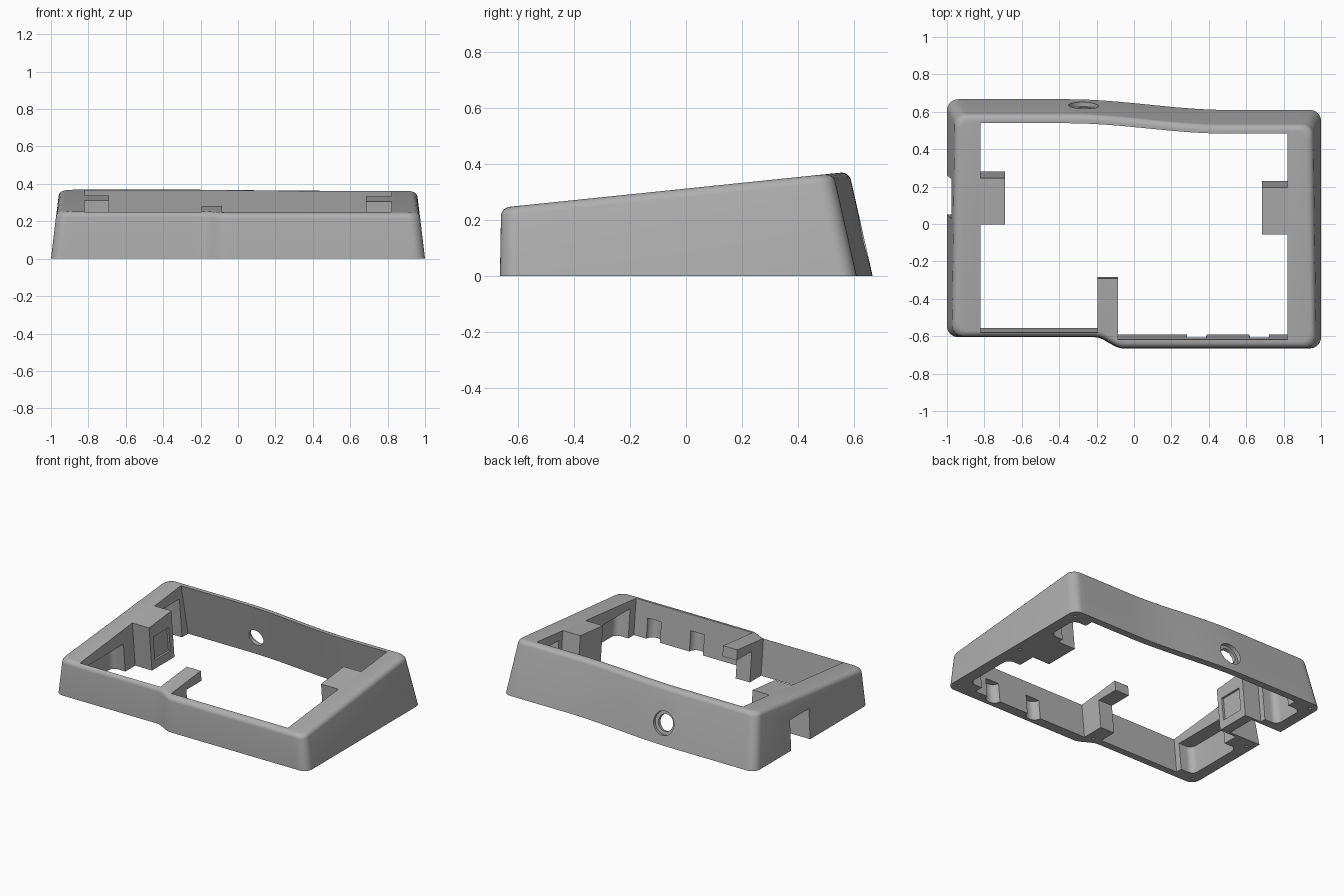
import bpy, bmesh, math
from mathutils import Vector

if "Cube" in bpy.data.objects:
    bpy.data.objects.remove(bpy.data.objects["Cube"])

LEAN, TOP, DRAFT, R = 0.103, 0.312, 0.12, 0.06   # top slope, top height at centre, wall draft, corner radius


def blend(x, x0, x1, a, b):
    t = min(1, max(0, (x - x0) / (x1 - x0)))
    return a + (b - a) * t * t * (3 - 2 * t)


def front(x):
    return blend(x, -0.21, -0.06, -0.605, -0.665)


def back(x):
    return blend(x, -0.35, 0.5, 0.667, 0.61)


def spread(a, b, n):
    return [a + (b - a) * i / n for i in range(n + 1)]


def arc(cx, cy, r, start, n=8):
    return [(cx + r * math.cos(math.radians(a)), cy + r * math.sin(math.radians(a)))
            for a in spread(start, start + 90, n)]


def rounded_rect(x0, x1, y0, y1, r):
    return (arc(x0 + r, y0 + r, r, 180) + arc(x1 - r, y0 + r, r, 270)
            + arc(x1 - r, y1 - r, r, 0) + arc(x0 + r, y1 - r, r, 90))


def rings_to_object(name, rings):
    bm = bmesh.new()
    loops = [[bm.verts.new(p) for p in ring] for ring in rings]
    n = len(loops[0])
    for lo, hi in zip(loops, loops[1:]):
        for i in range(n):
            j = (i + 1) % n
            bm.faces.new((lo[i], lo[j], hi[j], hi[i]))
    bm.faces.new(loops[0][::-1])
    bm.faces.new(loops[-1])
    bmesh.ops.recalc_face_normals(bm, faces=bm.faces)
    mesh = bpy.data.meshes.new(name)
    bm.to_mesh(mesh)
    bm.free()
    ob = bpy.data.objects.new(name, mesh)
    bpy.context.collection.objects.link(ob)
    return ob


def leaning(pts, z):
    # extrusions stand square to the sloped top
    return [(x, y - LEAN * z, z) for x, y in pts]


def prism(name, pts, z0, z1):
    return rings_to_object(name, [leaning(pts, z0), leaning(pts, z1)])


def cylinder(name, centre, axis, r, depth, sides=40):
    axis = Vector(axis).normalized()
    bpy.ops.mesh.primitive_cylinder_add(vertices=sides, radius=r, depth=depth, location=centre)
    ob = bpy.context.object
    ob.name = name
    ob.rotation_euler = axis.to_track_quat('Z', 'Y').to_euler()
    return ob


def cut(target, cutter):
    mod = target.modifiers.new("cut", 'BOOLEAN')
    mod.operation, mod.solver, mod.object = 'DIFFERENCE', 'EXACT', cutter
    cutter.hide_render = True
    bpy.ops.object.select_all(action='DESELECT')
    bpy.context.view_layer.objects.active = target
    target.select_set(True)
    bpy.ops.object.modifier_apply(modifier=mod.name)
    bpy.data.objects.remove(cutter)


# Outer body: rounded outline with wavy front and back, drafted walls, filleted sloped top
E = 1 - R
outline = arc(-E, front(-1) + R, R, 180)
outline += [(x, front(x)) for x in spread(-E, E, 80)[1:-1]]
outline += arc(E, front(1) + R, R, 270) + arc(E, back(1) - R, R, 0)
outline += [(x, back(x)) for x in spread(E, -E, 60)[1:-1]]
outline += arc(-E, back(-1) - R, R, 90)


def body_ring(depth, extra):
    ring = []
    for x, y in outline:
        z = TOP + LEAN * y - depth
        d = DRAFT * z + extra
        px = x - d * max(-1, min(1, x / E))
        py = y - math.copysign(d, y)
        z = (TOP - depth + LEAN * py) / (1 + LEAN ** 2)
        ring.append((px, py - LEAN * z, z))
    return ring


F = 0.03
fillet = [body_ring(F * (1 - math.sin(a)), F * (1 - math.cos(a))) for a in spread(0, math.pi / 2, 6)]
frame = rings_to_object("case_frame", [[(x, y, 0) for x, y in outline]] + fillet)

# Main opening, leaving the two side blocks and the front tongue standing
W = 0.82
opening_front = [(-W, -0.555), (-0.195, -0.555), (-0.195, -0.262), (-0.085, -0.262),
                 (-0.085, -0.592), (W, -0.592),
                 (W, -0.025), (0.685, -0.025), (0.685, 0.23), (W, 0.23)]
opening_left = [(-W, 0.28), (-0.69, 0.28), (-0.69, 0.03), (-W, 0.03)]


def opening(z):
    rear = [(x, back(x) - 0.05 - 0.11 * z) for x in spread(W, -W, 50)]
    return leaning(opening_front + rear + opening_left, z)


cut(frame, rings_to_object("opening_cutter", [opening(-0.1), opening(0.6)]))

# Space under the free end of the tongue
cut(frame, prism("tongue_cutter", [(-0.25, -0.43), (-0.03, -0.43), (-0.03, -0.2), (-0.25, -0.2)], -0.1, 0.21))

# Pockets in the side walls, below the top plate
for x0, x1, y0, y1, z in [(-0.92, -0.7, -0.51, -0.08, 0.2), (0.7, 0.92, -0.53, -0.15, 0.2),
                          (-0.92, -0.7, 0.32, 0.55, 0.28), (0.7, 0.92, 0.27, 0.5, 0.28)]:
    cut(frame, prism("pocket_cutter", rounded_rect(x0, x1, y0, y1, 0.045), -0.1, z))

# Rounded recesses inside the front wall
for x in (0.335, 0.67):
    cut(frame, prism("recess_cutter", rounded_rect(x - 0.053, x + 0.053, -0.64, -0.45, 0.05), -0.1, 0.14))

# Cable notch through the side wall into its block
cut(frame, prism("notch_cutter", [(-1.1, 0.05), (-0.76, 0.05), (-0.76, 0.26), (-1.1, 0.26)], -0.1, 0.2))

# Shallow square panel on the block's inner face
cut(frame, prism("panel_cutter", [(-0.705, 0.07), (-0.6, 0.07), (-0.6, 0.24), (-0.705, 0.24)], 0.06, 0.23))

# Round counterbored hole in the back wall
axis = Vector((0, 1, 0.22)).normalized()
mouth = Vector((-0.27, back(-0.27) - 0.22 * 0.14, 0.14))
cut(frame, cylinder("counterbore_cutter", mouth + axis * 0.075, axis, 0.08, 0.2))
cut(frame, cylinder("hole_cutter", mouth, axis, 0.057, 0.3))

# Small screw holes in the underside
for x, y in [(-0.95, -0.55), (-0.95, -0.02), (-0.95, 0.61), (0.95, -0.6), (0.95, 0), (0.95, 0.55), (-0.14, -0.57)]:
    cut(frame, cylinder("screw_cutter", (x, y, 0), (0, 0, 1), 0.011, 0.08, 12))

# Plain grey finish
grey = bpy.data.materials.new("plain grey")
grey.use_nodes = True
colour = (0.43, 0.43, 0.43, 1)
grey.diffuse_color = colour
grey.node_tree.nodes["Principled BSDF"].inputs["Base Color"].default_value = colour
frame.data.materials.clear()
frame.data.materials.append(grey)
for face in frame.data.polygons:
    face.material_index = 0
bpy.ops.object.shade_smooth_by_angle(angle=math.radians(30))
